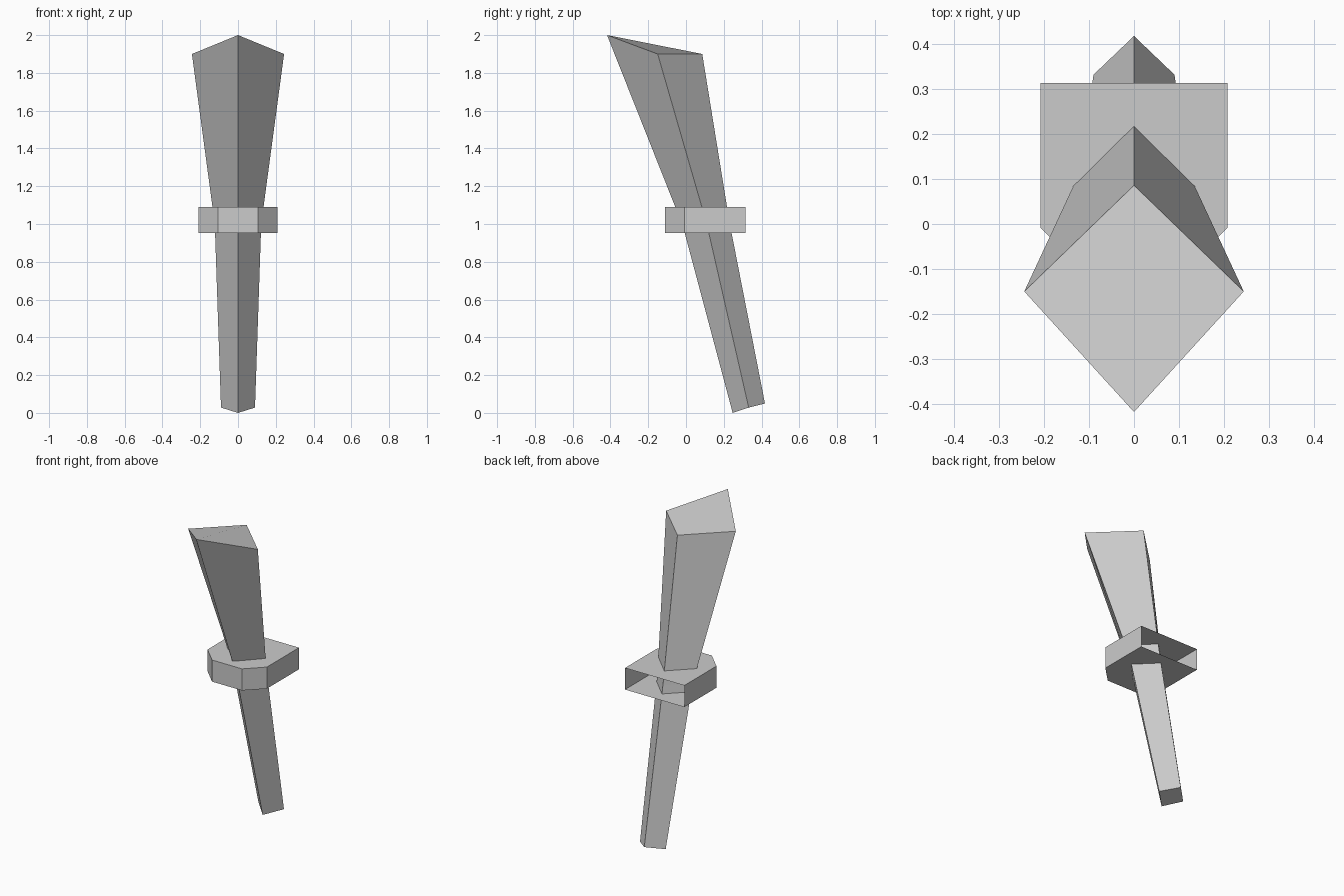
import bpy, bmesh

if "Cube" in bpy.data.objects:
    bpy.data.objects.remove(bpy.data.objects["Cube"])


def build(name, rings, open_sides=()):
    """Loft matching rings of points, cap both ends, skip the sides listed as open."""
    bm = bmesh.new()
    loops = [[bm.verts.new(p) for p in ring] for ring in rings]
    n = len(loops[0])
    for low, high in zip(loops, loops[1:]):
        for i in range(n):
            if i not in open_sides:
                j = (i + 1) % n
                bm.faces.new((low[i], low[j], high[j], high[i]))
    bm.faces.new(loops[0][::-1])
    bm.faces.new(loops[-1])
    mesh = bpy.data.meshes.new(name)
    bm.to_mesh(mesh)
    bm.free()
    obj = bpy.data.objects.new(name, mesh)
    bpy.context.collection.objects.link(obj)
    return obj


def diamond(front, side, back):
    """Four-sided section: front (y, z), side (x, y, z), back (y, z)."""
    x, y, z = side
    return [(0, *front), (x, y, z), (0, *back), (-x, y, z)]


# Leaning diamond-section shaft: tapered grip below, flaring blade above
build("shaft", [
    diamond((0.247, 0.0), (0.09, 0.332, 0.028), (0.418, 0.05)),
    diamond((-0.017, 0.99), (0.123, 0.110, 1.0), (0.231, 1.005)),
    diamond((-0.418, 2.0), (0.244, -0.15, 1.9), (0.086, 1.9)),
])

# Collar with a chamfered front and an open back
half = [(0.105, -0.11), (0.208, -0.008), (0.208, 0.314)]
outline = half + [(-x, y) for x, y in reversed(half)]
build("collar", [[(x, y, z) for x, y in outline] for z in (0.953, 1.09)],
      open_sides=(2,))
